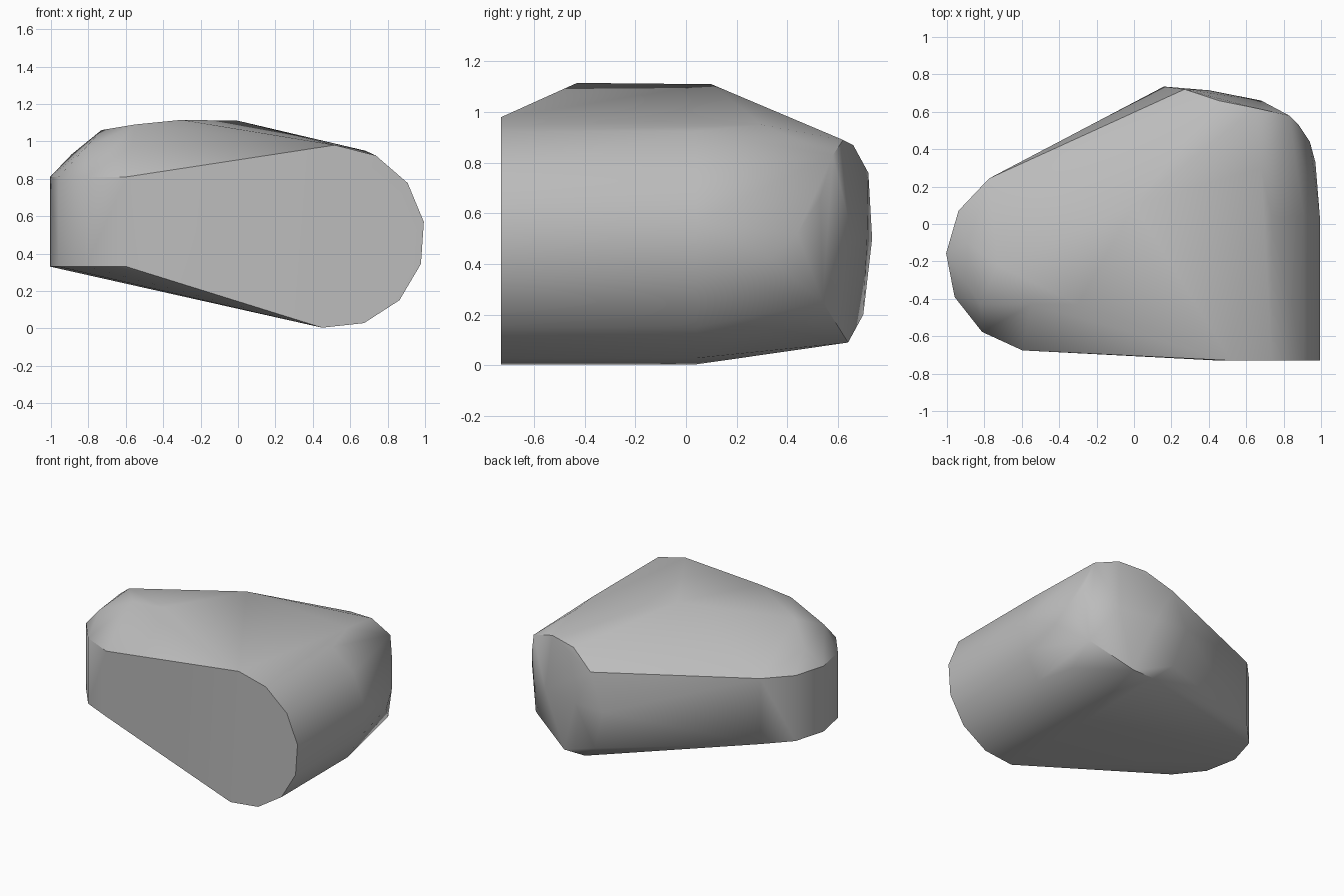
import bpy
import bmesh
from math import cos, sin, radians

default_cube = bpy.data.objects.get("Cube")
if default_cube:
    bpy.data.objects.remove(default_cube, do_unlink=True)


def arc(center, radius, start, end, count):
    """Evenly spaced points along a circular arc, angles in degrees."""
    points = []
    for index in range(count):
        angle = radians(start + (end - start) * index / (count - 1))
        points.append((center[0] + radius * cos(angle),
                       center[1] + radius * sin(angle)))
    return points


def make_material(name, color):
    material = bpy.data.materials.new(name)
    material.use_nodes = True
    material.diffuse_color = color
    shader = material.node_tree.nodes["Principled BSDF"]
    shader.inputs["Base Color"].default_value = color
    return material


def make_hull(name, points, material):
    """Wrap a set of section points in one closed convex skin."""
    bm = bmesh.new()
    for point in points:
        bm.verts.new(point)
    result = bmesh.ops.convex_hull(bm, input=bm.verts[:])
    loose = [item for item in result["geom_interior"] + result["geom_unused"]
             if isinstance(item, bmesh.types.BMVert)]
    bmesh.ops.delete(bm, geom=list(set(loose)), context="VERTS")
    bmesh.ops.recalc_face_normals(bm, faces=bm.faces[:])
    mesh = bpy.data.meshes.new(name)
    bm.to_mesh(mesh)
    bm.free()
    mesh.materials.append(material)
    body = bpy.data.objects.new(name, mesh)
    bpy.context.collection.objects.link(body)
    return body


# Rounded left side: a horizontal barrel running front to back
barrel_profile = arc(center=(0.51, 0.49), radius=0.49, start=-97, end=89, count=8)
barrel = [(x, y, z) for y in (-0.73, 0.04) for x, z in barrel_profile]

# Rounded right side: an upright wall with a curved plan
wall_plan = arc(center=(-0.5, -0.18), radius=0.505, start=123, end=259, count=6)
wall = [(x, y, z) for z in (0.33, 0.81) for x, y in wall_plan]

# Tapering crown
crown = [
    (-0.3, -0.43, 1.115), (0, 0.1, 1.11), (-0.55, -0.43, 1.09),
    (-0.73, -0.22, 1.06), (-0.82, -0.43, 0.96), (-0.89, -0.1, 0.93),
    (0.68, 0.3, 0.95),
]

# Oblique cap on the rear left corner
rear_cap = [
    (0.37, 0.64, 0.09), (0.54, 0.64, 0.09), (0.84, 0.54, 0.25),
    (0.94, 0.44, 0.52), (0.88, 0.53, 0.66), (0.83, 0.58, 0.83),
    (0.65, 0.62, 0.89), (0.45, 0.66, 0.87), (0.27, 0.72, 0.76),
    (0.68, 0.66, 0.5), (0.4, 0.715, 0.5), (0.16, 0.735, 0.5),
    (0.25, 0.7, 0.2), (0.97, 0.33, 0.42), (0.8, 0.32, 0.15),
]

stone_grey = make_material("stone grey", (0.5, 0.5, 0.5, 1))
body = make_hull("rounded_block", barrel + wall + crown + rear_cap, stone_grey)

# Soft shading with crisp borders around the flat caps
bpy.ops.object.select_all(action="DESELECT")
body.select_set(True)
bpy.context.view_layer.objects.active = body
bpy.ops.object.shade_smooth_by_angle(angle=radians(35))
